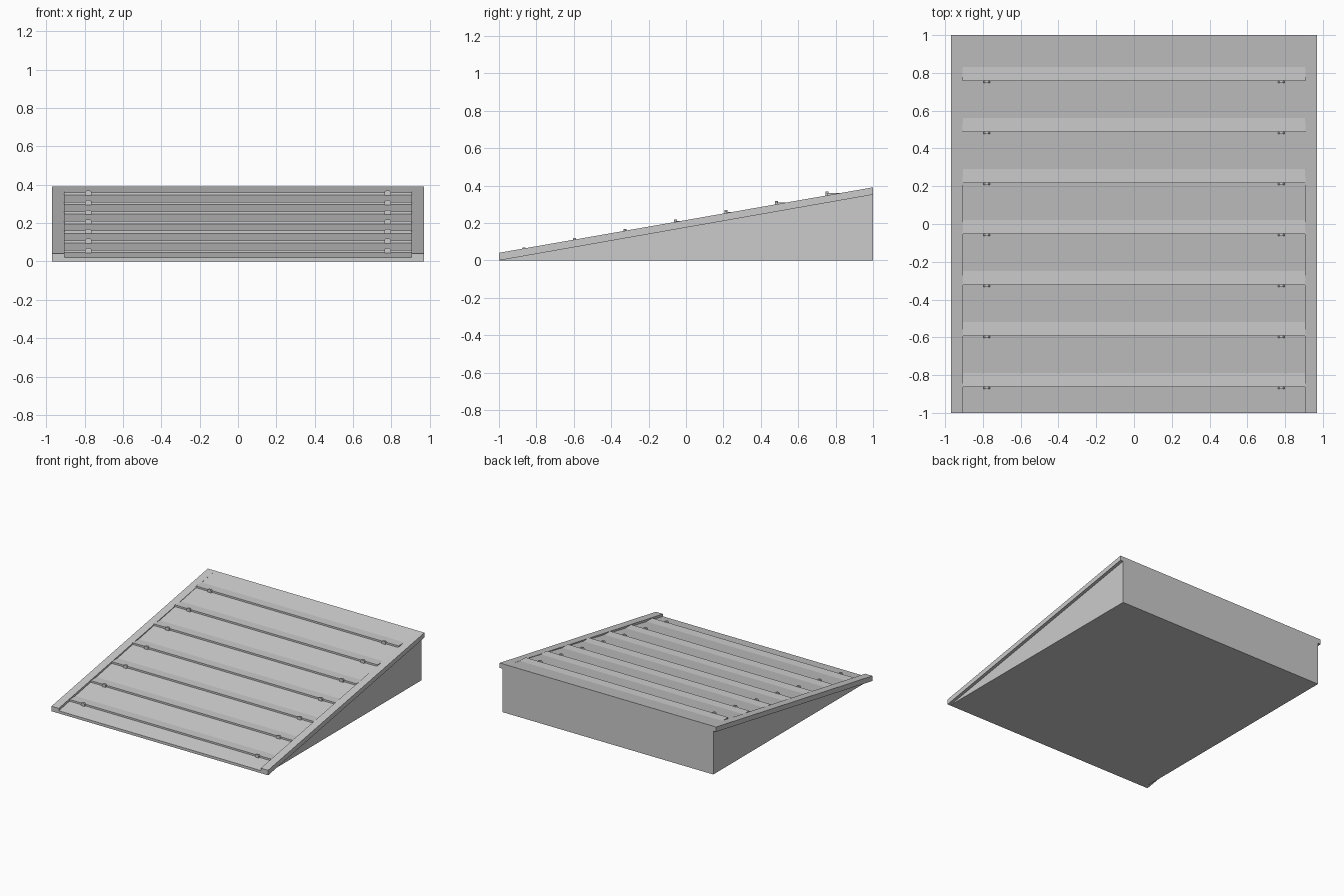
import bpy, bmesh

if "Cube" in bpy.data.objects:
    bpy.data.objects.remove(bpy.data.objects["Cube"])

grey = bpy.data.materials.new("plain grey")
grey.diffuse_color = (0.6, 0.6, 0.6, 1)
grey.use_nodes = True
grey.node_tree.nodes["Principled BSDF"].inputs["Base Color"].default_value = grey.diffuse_color


def new_object(name, bm):
    bmesh.ops.recalc_face_normals(bm, faces=bm.faces)
    mesh = bpy.data.meshes.new(name)
    bm.to_mesh(mesh)
    bm.free()
    mesh.materials.append(grey)
    obj = bpy.data.objects.new(name, mesh)
    bpy.context.collection.objects.link(obj)
    return obj


def prism(name, profile, a, b, axis="x"):
    """Extrude a profile from a to b: (y, z) points along x, or (x, z) points along y."""
    bm = bmesh.new()
    place = (lambda p, t: (t, p[0], p[1])) if axis == "x" else (lambda p, t: (p[0], t, p[1]))
    face = bm.faces.new([bm.verts.new(place(p, a)) for p in profile])
    out = bmesh.ops.extrude_face_region(bm, geom=[face])
    verts = [v for v in out["geom"] if isinstance(v, bmesh.types.BMVert)]
    d = b - a
    bmesh.ops.translate(bm, verts=verts, vec=(d, 0, 0) if axis == "x" else (0, d, 0))
    return new_object(name, bm)


def deck_z(y):
    return 0.021 + 0.185 * (y + 1)


# wedge-shaped body
prism("wedge_body", [(-1, 0), (1, 0), (1, 0.352)], -0.945, 0.945)

# sloping deck, sunk below the rails at the front and flush at the back
prism("sloping_deck", [(-1, 0), (1, 0.352), (1, 0.391), (-1, 0.021)], -0.905, 0.905)

# raised side rails that overhang the body
for side, name in ((-1, "left_rail"), (1, "right_rail")):
    prism(name, [(-1, 0), (1, 0.352), (1, 0.391), (-1, 0.041)], side * 0.905, side * 0.97)

# level slats stepping up the slope, each with two small clips on its front edge
for i in range(7):
    y = -0.863 + 0.27 * i
    top = deck_z(y + 0.075)
    prism(f"slat_{i + 1}", [(y, deck_z(y) - 0.005), (y, top), (y + 0.075, top),
                            (y + 0.075, top - 0.005)], -0.908, 0.908)
    for x in (-0.78, 0.78):
        low, high = deck_z(y) - 0.003, top + 0.009
        clip = [(x - 0.017, low), (x + 0.017, low), (x + 0.017, high - 0.007),
                (x + 0.009, high), (x - 0.009, high), (x - 0.017, high - 0.007)]
        prism(f"clip_{i + 1}_{'left' if x < 0 else 'right'}", clip, y - 0.01, y + 0.004, "y")
